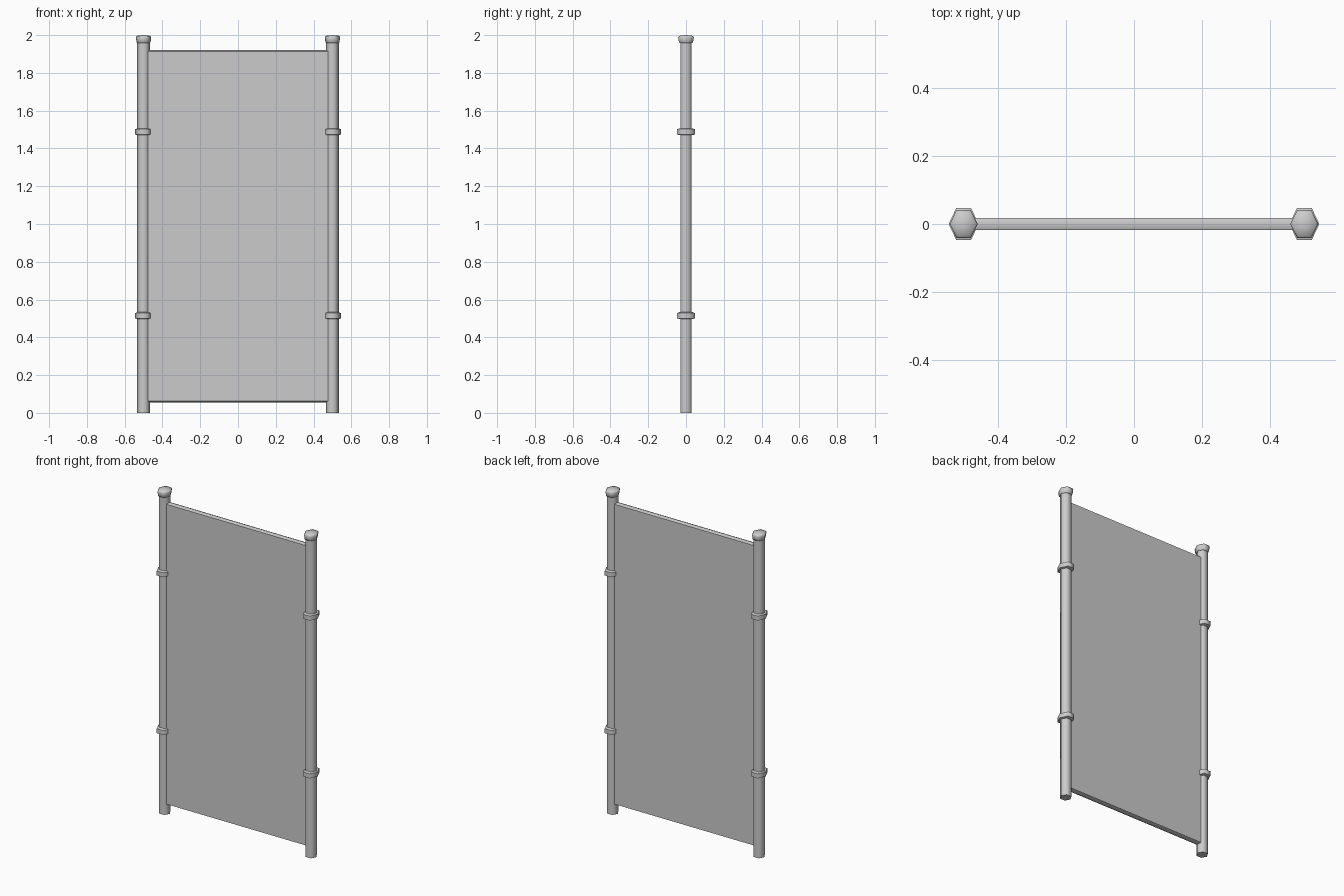
import bpy, bmesh, math

cube = bpy.data.objects.get("Cube")
if cube:
    bpy.data.objects.remove(cube, do_unlink=True)

grey = bpy.data.materials.new("plain grey")
grey.use_nodes = True
GREY = (0.6, 0.6, 0.6, 1)
grey.diffuse_color = GREY
grey.node_tree.nodes["Principled BSDF"].inputs["Base Color"].default_value = GREY


def finish(name, bm, angle):
    bmesh.ops.recalc_face_normals(bm, faces=bm.faces)
    mesh = bpy.data.meshes.new(name)
    bm.to_mesh(mesh)
    bm.free()
    mesh.materials.append(grey)
    obj = bpy.data.objects.new(name, mesh)
    bpy.context.collection.objects.link(obj)
    bpy.ops.object.select_all(action='DESELECT')
    obj.select_set(True)
    bpy.context.view_layer.objects.active = obj
    bpy.ops.object.shade_smooth_by_angle(angle=math.radians(angle))


def hex_turned(name, x, profile, depth=1.0, angle=65):
    """Stack six-sided rings of (radius, z); depth stretches them along y."""
    bm = bmesh.new()
    rings = []
    for radius, z in profile:
        rings.append([bm.verts.new((x + radius * math.cos(i * math.pi / 3),
                                    depth * radius * math.sin(i * math.pi / 3), z))
                      for i in range(6)])
    for low, high in zip(rings, rings[1:]):
        for i in range(6):
            j = (i + 1) % 6
            bm.faces.new((low[i], low[j], high[j], high[i]))
    bm.faces.new(rings[0])
    bm.faces.new(rings[-1])
    finish(name, bm, angle)


# Posts, each with two collars and a flared, shallow-domed cap
for side, x in (("left", 0.5), ("right", -0.5)):
    hex_turned(side + "_post", x, [(0.034, 0), (0.034, 1.97)])
    for level, z in (("lower", 0.515), ("upper", 1.488)):
        hex_turned(f"{side}_{level}_collar", x,
                   [(0.034, z - 0.018), (0.044, z - 0.014),
                    (0.044, z + 0.014), (0.034, z + 0.018)], 1.22)
    hex_turned(side + "_cap", x,
               [(0.034, 1.958), (0.037, 1.962), (0.041, 1.988),
                (0.036, 1.996), (0.006, 2.0)], 1.17)

# Panel with softly crowned top and bottom edges
bm = bmesh.new()
outline = [(-0.0175, 0.064), (0, 0.056), (0.0175, 0.064),
           (0.0175, 1.914), (0, 1.922), (-0.0175, 1.914)]
face = bm.faces.new([bm.verts.new((-0.5, y, z)) for y, z in outline])
ext = bmesh.ops.extrude_face_region(bm, geom=[face])
bmesh.ops.translate(bm, vec=(1, 0, 0),
                    verts=[v for v in ext["geom"] if isinstance(v, bmesh.types.BMVert)])
finish("panel", bm, 55)
